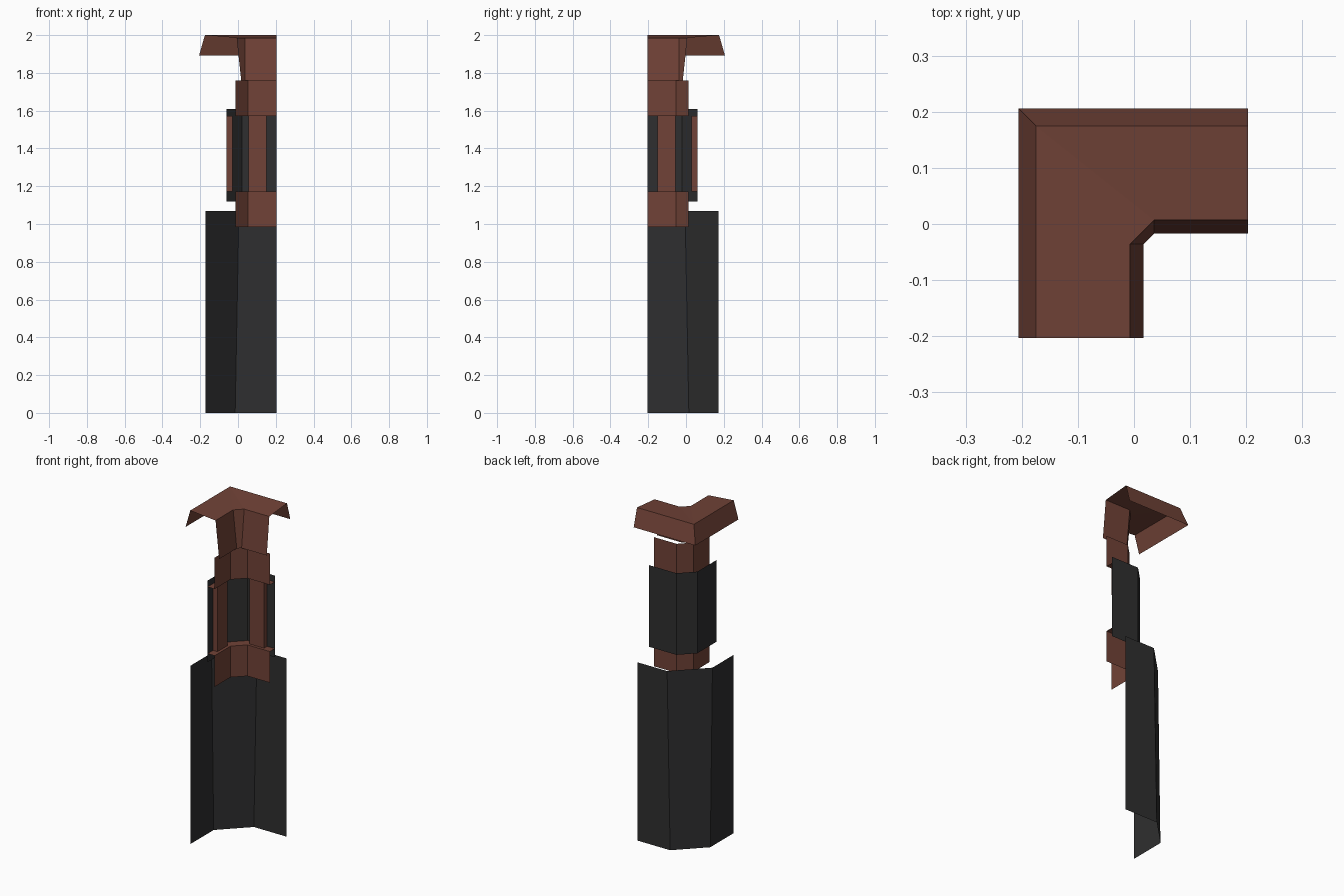
import bpy, bmesh

if "Cube" in bpy.data.objects:
    bpy.data.objects.remove(bpy.data.objects["Cube"])


def material(name, rgb):
    m = bpy.data.materials.new(name)
    m.diffuse_color = (*rgb, 1)
    m.use_nodes = True
    m.node_tree.nodes["Principled BSDF"].inputs["Base Color"].default_value = m.diffuse_color
    return m


BROWN = material("red_brown", (0.165, 0.055, 0.038))
DARK = material("charcoal", (0.028, 0.028, 0.029))


def bend(a, c):
    """L-shaped path with two arms at distance a and a chamfered corner."""
    return [(-a, -0.203), (-a, -c), (c, a), (0.203, a)]


def loft(name, rows, mat):
    """Sheet through rows given as (list of xy points, z)."""
    bm = bmesh.new()
    grid = [[bm.verts.new((x, y, z)) for x, y in pts] for pts, z in rows]
    for lo, hi in zip(grid, grid[1:]):
        for i in range(len(lo) - 1):
            bm.faces.new((lo[i], hi[i], hi[i + 1], lo[i + 1]))
    bmesh.ops.remove_doubles(bm, verts=bm.verts, dist=0.0005)
    me = bpy.data.meshes.new(name)
    bm.to_mesh(me)
    bm.free()
    me.materials.append(mat)
    ob = bpy.data.objects.new(name, me)
    bpy.context.collection.objects.link(ob)
    return ob


# tall folded base sheet
loft("base_panel", [(bend(0.172, -0.015), 0), (bend(0.172, 0.005), 1.07)], DARK)

# recessed middle panel
loft("middle_panel", [(bend(0.06, 0.022), 1.12), (bend(0.06, 0.022), 1.61)], DARK)

# bands framing the recess, each with a ledge back to the panel
band, back = bend(0.013, 0.053), bend(0.06, 0.022)
loft("lower_band", [(band, 0.985), (band, 1.172), (back, 1.172)], BROWN)
loft("upper_band", [(back, 1.572), (band, 1.572), (band, 1.76)], BROWN)

# raised upright strips, one on each arm
strip = [(0.055, 0.06), (0.055, 0.03), (0.152, 0.03), (0.152, 0.06)]
mirrored = [(-y, -x) for x, y in reversed(strip)]
for name, pts in (("right_strip", strip), ("left_strip", mirrored)):
    loft(name, [(pts, 1.172), (pts, 1.572)], BROWN)

# leaning neck under the cap
loft("neck", [(bend(-0.017, 0.036), 1.76), (bend(0.007, 0.036), 1.985)], BROWN)

# cap: top surface and sloped outer skirt with a square corner
loft("cap", [(bend(0.007, 0.036), 1.985),
             (bend(0.175, -0.175), 2.0),
             (bend(0.206, -0.206), 1.893)], BROWN)
